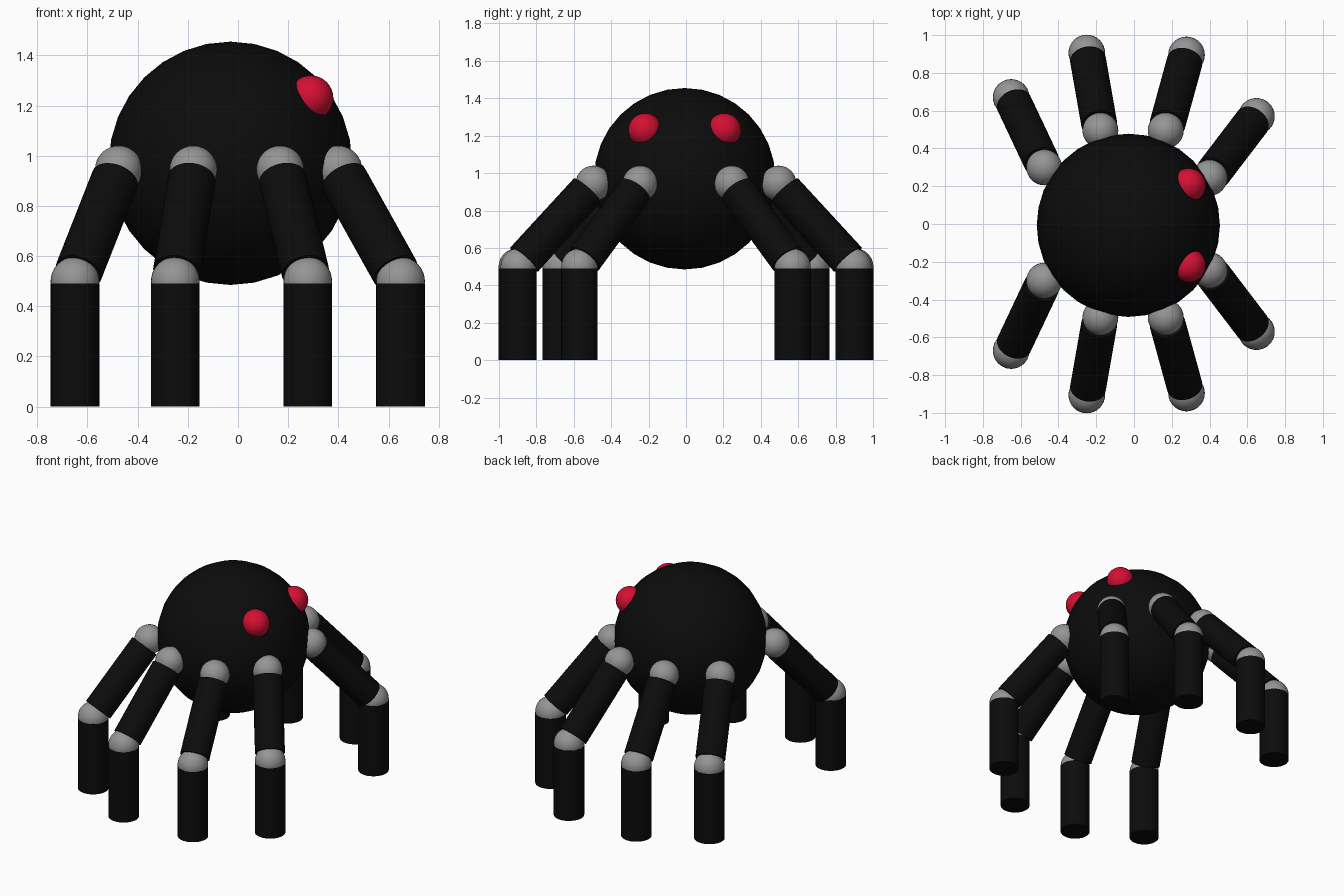
import bpy
import math
from mathutils import Vector

if "Cube" in bpy.data.objects:
    bpy.data.objects.remove(bpy.data.objects["Cube"])


def material(name, rgb):
    m = bpy.data.materials.new(name)
    m.diffuse_color = (*rgb, 1)
    m.use_nodes = True
    m.node_tree.nodes["Principled BSDF"].inputs["Base Color"].default_value = m.diffuse_color
    return m


BLACK = material("black", (0.0035, 0.0035, 0.0035))
GREY = material("joint grey", (0.30, 0.30, 0.30))
RED = material("eye red", (0.66, 0.005, 0.032))


def finish(name, mat):
    ob = bpy.context.object
    ob.name = name
    ob.data.materials.append(mat)
    bpy.ops.object.shade_smooth_by_angle(angle=math.radians(35))
    return ob


def ball(name, centre, radius, mat):
    bpy.ops.mesh.primitive_uv_sphere_add(segments=32, ring_count=16,
                                         radius=radius, location=centre)
    return finish(name, mat)


def rod(name, a, b, radius, mat):
    a, b = Vector(a), Vector(b)
    bpy.ops.mesh.primitive_cylinder_add(vertices=32, radius=radius,
                                        depth=(b - a).length, location=(a + b) / 2)
    bpy.context.object.rotation_euler = (b - a).to_track_quat('Z', 'Y').to_euler()
    return finish(name, mat)


# Round body
ball("body", (-0.03, -0.007, 0.97), 0.485, BLACK)

# Hip and foot positions (x, y) of the legs on one side
LEGS = [((-0.475, 0.30), (-0.65, 0.67)),
        ((-0.178, 0.495), (-0.25, 0.905)),
        ((0.168, 0.495), (0.278, 0.895)),
        ((0.40, 0.245), (0.648, 0.57))]

for side, s in (("left", 1), ("right", -1)):
    # Eye bulging out of the body
    ball(f"{side}_eye", (0.29, s * 0.212 - 0.007, 1.23), 0.09, RED)
    for i, (h, f) in enumerate(LEGS, 1):
        hip = Vector((h[0], s * h[1], 0.945))
        knee = Vector((f[0], s * f[1], 0.50))
        trim = (knee - hip).normalized() * 0.052
        ball(f"{side}_hip_joint_{i}", hip, 0.095, GREY)
        ball(f"{side}_knee_joint_{i}", knee, 0.097, GREY)
        rod(f"{side}_upper_leg_{i}", hip + trim, knee - trim, 0.095, BLACK)
        rod(f"{side}_lower_leg_{i}", (knee.x, knee.y, 0),
            (knee.x, knee.y, 0.49), 0.097, BLACK)
